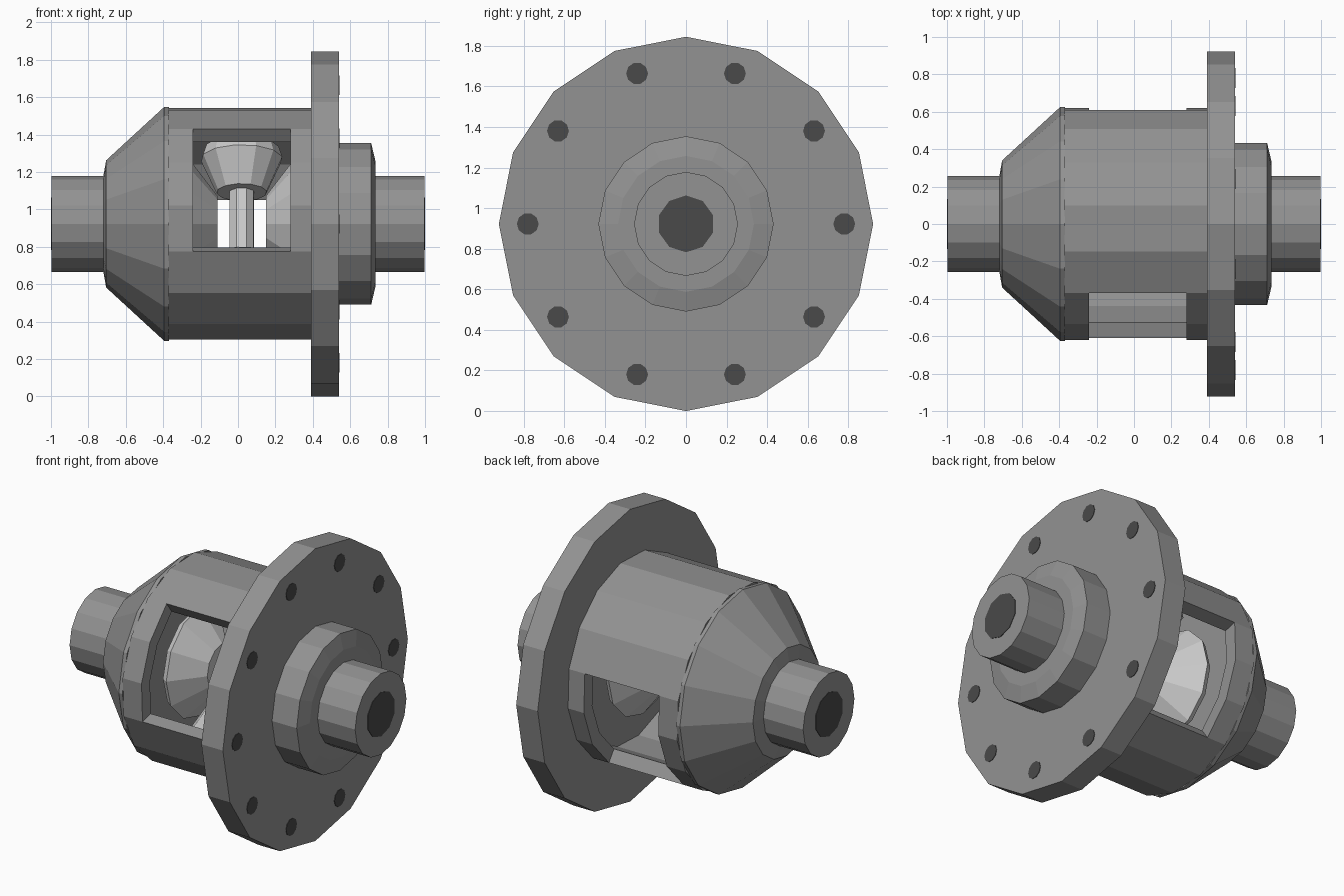
import bpy, bmesh, math
from mathutils import Matrix, Vector

if "Cube" in bpy.data.objects:
    bpy.data.objects.remove(bpy.data.objects["Cube"])

CZ = 0.9225          # height of the main axis
GX = 0.02            # centre of the gear cluster along x
TURN = math.radians(9)


def material(name, v):
    m = bpy.data.materials.new(name)
    m.diffuse_color = (v, v, v, 1)
    m.use_nodes = True
    m.node_tree.nodes["Principled BSDF"].inputs["Base Color"].default_value = m.diffuse_color
    return m


CASE = material("case grey", 0.29)
GEAR = material("gear light grey", 0.58)
DARK = material("hole dark grey", 0.068)


def finish(name, bm, mat, matrix=None):
    bmesh.ops.recalc_face_normals(bm, faces=bm.faces)
    me = bpy.data.meshes.new(name)
    bm.to_mesh(me)
    bm.free()
    me.transform(matrix or Matrix.Translation((0, 0, CZ)))
    me.materials.append(mat)
    ob = bpy.data.objects.new(name, me)
    bpy.context.collection.objects.link(ob)
    return ob


def ring(bm, x, r, sides, turn=0):
    # angle runs from the front (-y) upward
    return [bm.verts.new((x, -r * math.cos(turn + 2 * math.pi * k / sides),
                          r * math.sin(turn + 2 * math.pi * k / sides)))
            for k in range(sides)]


def turned(name, profile, sides, mat, matrix=None, turn=0):
    """Closed solid turned about x from (x, radius) points."""
    bm = bmesh.new()
    rings = [ring(bm, x, r, sides, turn) for x, r in profile]
    for a, b in zip(rings, rings[1:]):
        for k in range(sides):
            n = (k + 1) % sides
            bm.faces.new((a[k], a[n], b[n], b[k]))
    bm.faces.new(rings[0])
    bm.faces.new(rings[-1])
    return finish(name, bm, mat, matrix)


# Solid turned case parts
turned("left_cone", [(-0.72, 0.256), (-0.705, 0.34), (-0.395, 0.625), (-0.37, 0.625)], 16, CASE)
turned("flange", [(0.39, 0.9225), (0.54, 0.9225)], 16, CASE)
turned("right_hub", [(0.54, 0.432), (0.712, 0.432), (0.735, 0.335), (0.735, 0.25)], 16, CASE)
turned("left_tube", [(-0.997, 0.256), (-0.70, 0.256)], 16, CASE)
turned("right_tube", [(0.72, 0.256), (0.997, 0.256)], 16, CASE)

# Hollow case barrel with two opposite windows
bm = bmesh.new()
xs = [-0.372, -0.24, 0.28, 0.39]
outer = [ring(bm, x, 0.627, 16, TURN) for x in xs]
inner = [ring(bm, x, 0.542, 16, TURN) for x in xs]


def solid(i, k):
    return 0 <= i < 3 and not (i == 1 and k % 8 in (7, 0, 1))


for i in range(3):
    for k in range(16):
        if not solid(i, k):
            continue
        n = (k + 1) % 16
        for s in (outer, inner):
            bm.faces.new((s[i][k], s[i][n], s[i + 1][n], s[i + 1][k]))
        for j, e in ((i - 1, i), (i + 1, i + 1)):      # end walls
            if not solid(j, k):
                bm.faces.new((outer[e][k], outer[e][n], inner[e][n], inner[e][k]))
        for m, e in ((k - 1, k), (n, n)):              # window side walls
            if not solid(i, m % 16):
                bm.faces.new((outer[i][e], outer[i + 1][e], inner[i + 1][e], inner[i][e]))
finish("case_barrel", bm, CASE)

# Dark bolt holes and axle bores as thin discs
for k in range(10):
    a = 2 * math.pi * k / 10
    turned(f"bolt_hole_{k + 1}", [(0.535, 0.054), (0.543, 0.054)], 10, DARK,
           Matrix.Translation((0, 0.78 * math.cos(a), CZ + 0.78 * math.sin(a))))
for name, s in (("left_bore", -1), ("right_bore", 1)):
    turned(name, [(s * 0.993, 0.14), (s * 1.0, 0.14)], 10, DARK, turn=math.pi / 2)

# Side gears on the main axis
for name, s in (("left_side_gear", -1), ("right_side_gear", 1)):
    back = -0.375 if s < 0 else 0.395
    turned(name, [(GX + s * 0.13, 0.15), (GX + s * 0.28, 0.345), (GX + s * 0.32, 0.32),
                  (GX + s * 0.33, 0.2), (back, 0.2)], 12, GEAR)

# Pinions and cross pin, on an axis leaning back from vertical
lean = math.radians(20.5)
axis = Vector((0, math.sin(lean), math.cos(lean)))
rot = Vector((1, 0, 0)).rotation_difference(axis).to_matrix().to_4x4()
place = Matrix.Translation((GX, 0, CZ)) @ rot
for name, s in (("upper_pinion", 1), ("lower_pinion", -1)):
    turned(name, [(s * 0.18, 0.135), (s * 0.37, 0.22), (s * 0.43, 0.2), (s * 0.49, 0.12)],
           12, GEAR, place)
turned("cross_pin", [(-0.54, 0.07), (0.54, 0.07)], 8, GEAR, place)
